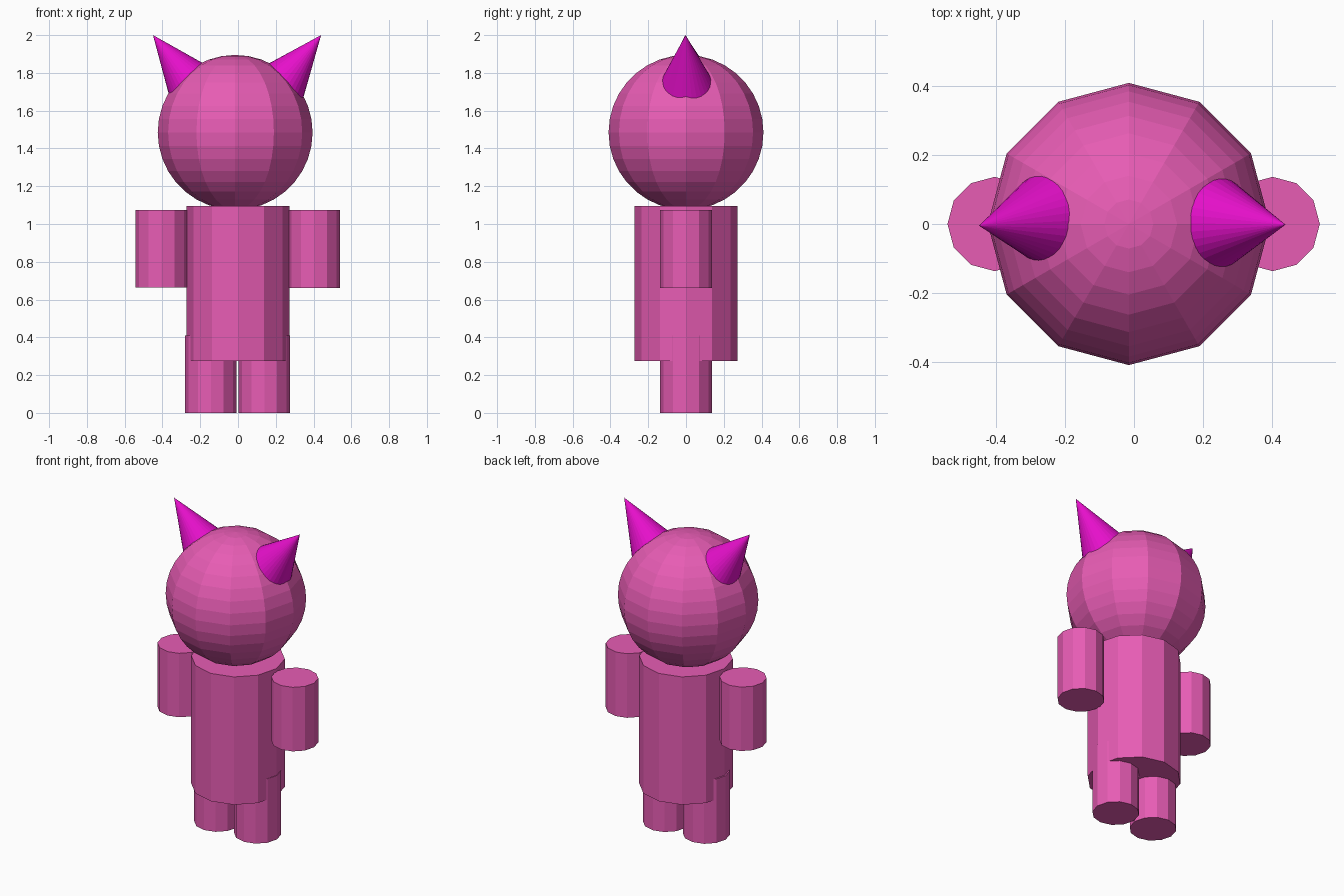
import bpy
from mathutils import Vector

if "Cube" in bpy.data.objects:
    bpy.data.objects.remove(bpy.data.objects["Cube"])


def make_material(name, color):
    mat = bpy.data.materials.new(name)
    mat.diffuse_color = color
    mat.use_nodes = True
    mat.node_tree.nodes["Principled BSDF"].inputs["Base Color"].default_value = mat.diffuse_color
    return mat


pink = make_material("pink", (0.8, 0.107, 0.456, 1))
magenta = make_material("magenta", (0.8, 0.005, 0.6, 1))


def finish(name, mat):
    obj = bpy.context.object
    obj.name = name
    obj.data.materials.append(mat)
    return obj


def post(name, x, radius, z0, z1):
    """Upright twelve-sided cylinder."""
    bpy.ops.mesh.primitive_cylinder_add(vertices=12, radius=radius, depth=z1 - z0,
                                        location=(x, 0, (z0 + z1) / 2))
    finish(name, pink)


def ear(name, tip, direction, radius, height):
    """Cone whose axis runs from the base, sunk in the head, to the tip."""
    axis = Vector(direction).normalized()
    bpy.ops.mesh.primitive_cone_add(vertices=32, radius1=radius, radius2=0, depth=height,
                                    location=Vector(tip) - axis * height / 2)
    obj = finish(name, magenta)
    obj.rotation_mode = 'QUATERNION'
    obj.rotation_quaternion = Vector((0, 0, 1)).rotation_difference(axis)


# Head
bpy.ops.mesh.primitive_uv_sphere_add(segments=12, ring_count=18, radius=0.41,
                                     location=(-0.015, 0, 1.485))
finish("head", pink)

# Torso, arms and legs
post("torso", 0, 0.273, 0.275, 1.095)
post("left_arm", -0.405, 0.137, 0.665, 1.075)
post("right_arm", 0.403, 0.137, 0.662, 1.073)
post("left_leg", -0.144, 0.137, 0, 0.41)
post("right_leg", 0.139, 0.137, 0, 0.41)

# Ears, leaning outwards
ear("left_ear", (-0.45, -0.005, 2.0), (-0.613, -0.06, 0.79), 0.138, 0.328)
ear("right_ear", (0.44, -0.002, 2.0), (0.625, -0.015, 0.78), 0.138, 0.328)
